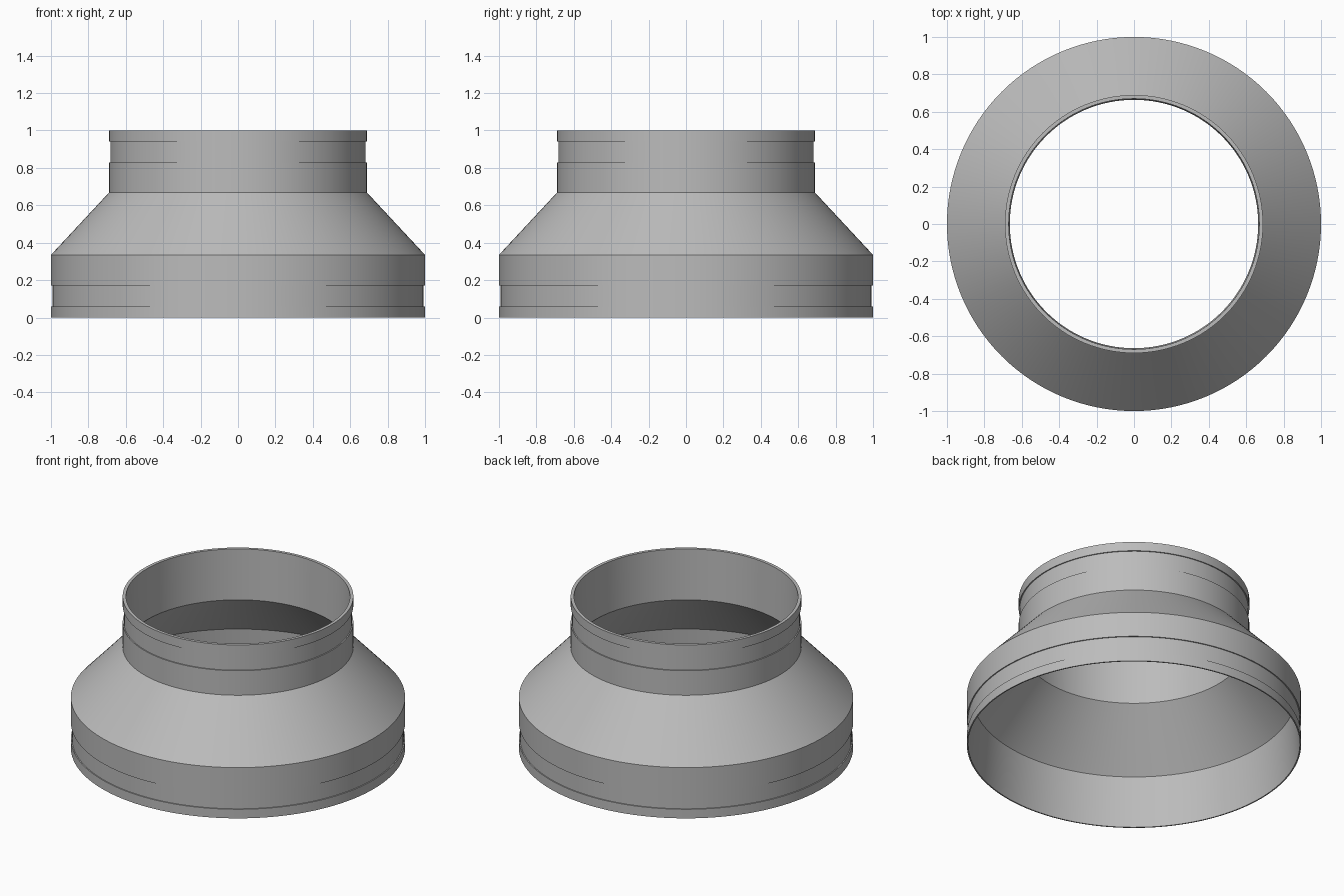
import bpy, bmesh, math

SEGMENTS = 128
GROOVE = 0.007

cube = bpy.data.objects.get("Cube")
if cube:
    bpy.data.objects.remove(cube, do_unlink=True)

# Plain grey sheet metal
metal = bpy.data.materials.new("grey_metal")
metal.use_nodes = True
grey = (0.5, 0.5, 0.5, 1)
metal.diffuse_color = grey
bsdf = next(n for n in metal.node_tree.nodes if n.type == 'BSDF_PRINCIPLED')
bsdf.inputs["Base Color"].default_value = grey


def lathe(name, profile):
    """Revolve a closed (radius, height) profile around z."""
    bm = bmesh.new()
    rings = []
    for r, z in profile:
        rings.append([bm.verts.new((r * math.cos(a), r * math.sin(a), z))
                      for a in (2 * math.pi * i / SEGMENTS for i in range(SEGMENTS))])
    for lower, upper in zip(rings, rings[1:] + rings[:1]):
        for i in range(SEGMENTS):
            j = (i + 1) % SEGMENTS
            bm.faces.new((lower[i], lower[j], upper[j], upper[i]))
    bmesh.ops.recalc_face_normals(bm, faces=bm.faces)
    mesh = bpy.data.meshes.new(name)
    bm.to_mesh(mesh)
    bm.free()
    mesh.materials.append(metal)
    obj = bpy.data.objects.new(name, mesh)
    bpy.context.collection.objects.link(obj)
    bpy.ops.object.select_all(action='DESELECT')
    obj.select_set(True)
    bpy.context.view_layer.objects.active = obj
    bpy.ops.object.shade_smooth_by_angle(angle=math.radians(25))
    return obj


def seal_groove(radius, bottom, top):
    """Shallow recessed band with crisp ledges."""
    inner = radius - GROOVE
    return [(radius, bottom), (inner, bottom), (inner, top), (radius, top)]


# Wide collar, cone and narrow neck: outer wall upward, inner wall back down
outer = ([(1.0, 0.0)] + seal_groove(1.0, 0.06, 0.17)
         + [(1.0, 0.335), (0.69, 0.668)]
         + seal_groove(0.69, 0.83, 0.94) + [(0.69, 1.0)])
inner = [(0.67, 1.0), (0.664, 0.667), (0.967, 0.333), (0.992, 0.0)]
lathe("reducer_body", outer + inner)
